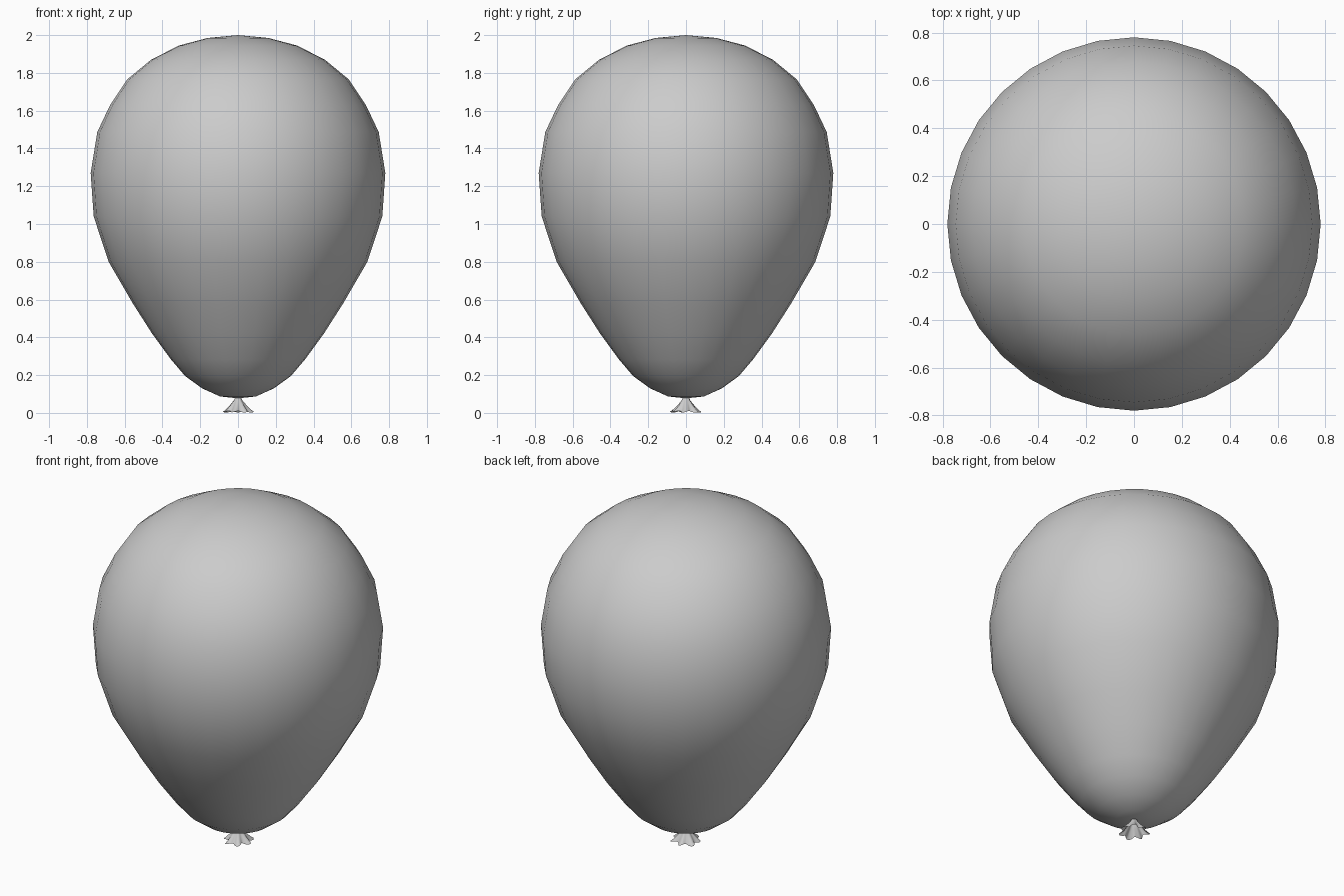
import bpy
import bmesh
from math import cos, sin, pi

cube = bpy.data.objects.get("Cube")
if cube:
    bpy.data.objects.remove(cube, do_unlink=True)

rubber = bpy.data.materials.new("grey rubber")
rubber.use_nodes = True
rubber.diffuse_color = (0.6, 0.6, 0.6, 1)
rubber.node_tree.nodes["Principled BSDF"].inputs["Base Color"].default_value = (0.6, 0.6, 0.6, 1)


def lathe(name, rings, sides, ripple=None, tip=None, base=None):
    """Skin rings of (radius, height); ripple(angle, t) scales each ring's radius."""
    bm = bmesh.new()
    loops = []
    for i, (r, z) in enumerate(rings):
        t = i / (len(rings) - 1)
        loop = []
        for k in range(sides):
            a = 2 * pi * k / sides
            s, dz = ripple(a, t) if ripple else (1, 0)
            loop.append(bm.verts.new((r * s * cos(a), r * s * sin(a), z + dz)))
        loops.append(loop)
    for upper, lower in zip(loops, loops[1:]):
        for k in range(sides):
            n = (k + 1) % sides
            bm.faces.new((upper[k], lower[k], lower[n], upper[n]))
    for z, loop in ((tip, loops[0]), (base, loops[-1])):
        if z is not None:
            pole = bm.verts.new((0, 0, z))
            for k in range(sides):
                n = (k + 1) % sides
                bm.faces.new((pole, loop[k], loop[n]) if loop is loops[0]
                             else (pole, loop[n], loop[k]))
    mesh = bpy.data.meshes.new(name)
    bm.to_mesh(mesh)
    bm.free()
    mesh.materials.append(rubber)
    mesh.polygons.foreach_set("use_smooth", [True] * len(mesh.polygons))
    obj = bpy.data.objects.new(name, mesh)
    bpy.context.collection.objects.link(obj)
    return obj


# Inflated body, from crown to neck
body = [(0.16, 1.985), (0.312, 1.945), (0.46, 1.87), (0.587, 1.765), (0.677, 1.63),
        (0.745, 1.487), (0.78, 1.27), (0.764, 1.04), (0.685, 0.80), (0.557, 0.58),
        (0.455, 0.42), (0.355, 0.283), (0.28, 0.195), (0.19, 0.13), (0.095, 0.087)]
lathe("balloon_body", body, 32, tip=2.0, base=0.077)


# Pleated mouth that flares out below the knot
def pleats(a, t):
    wave = cos(7 * a + 0.4) + 0.3 * sin(3 * a)
    return 1 + 0.2 * t * wave, 0.004 * t * sin(7 * a)


skirt = [(0.014, 0.085), (0.023, 0.065), (0.042, 0.04), (0.06, 0.018), (0.071, 0.006)]
lathe("balloon_mouth", skirt, 42, ripple=pleats, tip=0.086)
